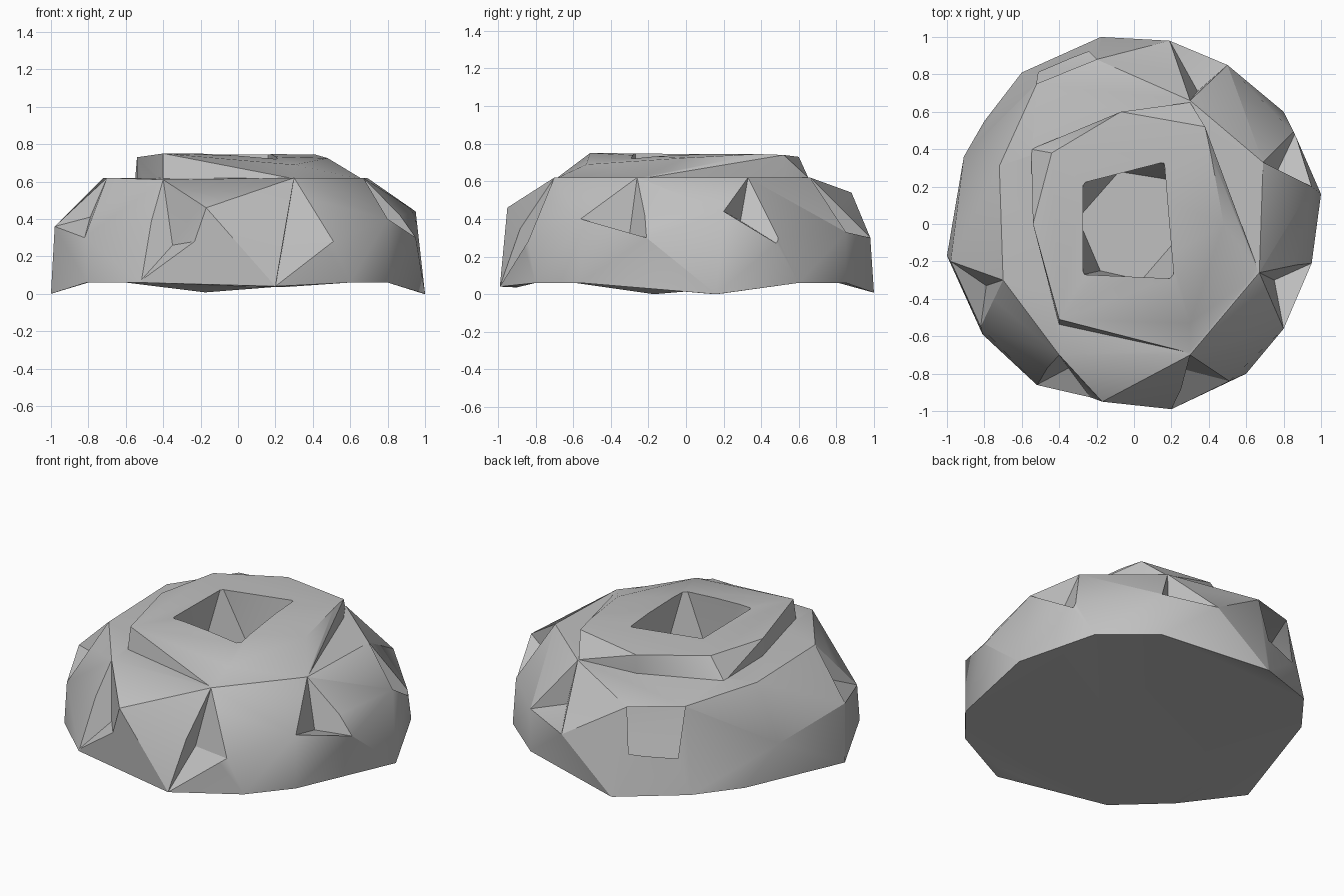
import bpy, bmesh
from mathutils import Vector

cube = bpy.data.objects.get("Cube")
if cube:
    bpy.data.objects.remove(cube, do_unlink=True)

stone = bpy.data.materials.new("grey stone")
stone.use_nodes = True
grey = (0.53, 0.53, 0.53, 1)
stone.diffuse_color = grey
stone.node_tree.nodes["Principled BSDF"].inputs["Base Color"].default_value = grey


def hull(name, points):
    """Convex solid around a handful of points."""
    bm = bmesh.new()
    for p in points:
        bm.verts.new(p)
    bmesh.ops.convex_hull(bm, input=bm.verts[:])
    loose = [v for v in bm.verts if not v.link_faces]
    bmesh.ops.delete(bm, geom=loose, context='VERTS')
    bmesh.ops.recalc_face_normals(bm, faces=bm.faces[:])
    mesh = bpy.data.meshes.new(name)
    bm.to_mesh(mesh)
    bm.free()
    mesh.materials.append(stone)
    obj = bpy.data.objects.new(name, mesh)
    bpy.context.collection.objects.link(obj)
    return obj


def combine(target, tool, operation):
    """Apply a boolean and discard the tool object."""
    tool.hide_render = True
    mod = target.modifiers.new(tool.name, 'BOOLEAN')
    mod.operation = operation
    mod.solver = 'EXACT'
    mod.object = tool
    bpy.context.view_layer.objects.active = target
    bpy.ops.object.modifier_apply(modifier=mod.name)
    bpy.data.objects.remove(tool, do_unlink=True)


def chip(name, inner, rim):
    """Cutter whose walls run from an inner point out through the rim."""
    inner = Vector(inner)
    return hull(name, [inner] + [inner + (Vector(p) - inner) * 1.8 for p in rim])


# Boulder body: base outline, widest band and flat shoulder
base_high = [(.8, .6, .06), (.5, .85, .06), (-.6, .81, .06), (-.8, .55, .06),
             (-.81, -.59, .06), (-.52, -.86, .06), (.6, -.8, .06), (.8, -.56, .06)]
base_low = [(1, .16, 0), (-.18, 1, 0), (-1, -.17, 0), (.2, -.99, .04)]
band = [(-.98, -.2, .36), (-.82, -.55, .3), (-.17, -.95, .46),
        (.51, -.84, .28), (.8, -.56, .4), (.95, -.21, .3),
        (.95, .2, .44), (.86, .48, .3), (.5, .85, .33),
        (.19, .98, .3), (-.2, .88, .54), (-.91, .36, .3)]
shoulder = [(-.7, -.3, .62), (-.72, .31, .62), (-.52, .75, .58),
            (.3, .66, .62), (.69, .33, .62), (.67, -.26, .62),
            (.3, -.7, .62), (-.4, -.7, .61)]
boulder = hull("boulder", base_high + base_low + band + shoulder)

# Hollow underside, leaving four low corners
hollow = base_high + [(x * 1.48, y * 1.48, -.06) for x, y, z in base_high]
combine(boulder, hull("underside_hollow", hollow), 'DIFFERENCE')

# Raised slab on top, stepped on the left and ramping down at front and right
slab_top = [(-.4, -.51, .75), (-.54, 0, .73), (-.44, .38, .74),
            (-.07, .6, .73), (.38, .52, .74), (.41, .38, .745),
            (.48, 0, .725), (.3, -.53, .69)]
slab_foot = [(x, y, .55) for x, y, z in slab_top]
slab_edge = [(-.4, -.54, .6), (-.55, .4, .61), (.3, .65, .62),
             (.67, -.26, .61), (.3, -.69, .615)]
combine(boulder, hull("top_slab", slab_top + slab_foot + slab_edge), 'UNION')

# Deep pit in the top
pit_rim = [(-.27, .22, .77), (.16, .33, .77), (.21, -.29, .77), (-.27, -.27, .77)]
pit_floor = [(-.3, .03, .32), (-.08, .28, .32), (.17, .24, .32),
             (.23, -.08, .32), (.04, -.3, .32), (-.18, -.25, .32)]
combine(boulder, hull("top_pit", pit_rim + pit_floor), 'DIFFERENCE')

# Sharp chips round the sides: inner point, then rim corners
chips = {
    "front_left_chip": ((.24, -.77, .26),
                        [(.3, -.7, .62), (.2, -.99, .04), (.51, -.84, .28)]),
    "front_right_chip": ((-.35, -.77, .26),
                         [(-.4, -.7, .61), (-.52, -.86, .07),
                          (-.23, -.93, .28), (-.17, -.95, .46)]),
    "left_front_chip": ((.75, -.3, .32),
                        [(.67, -.26, .62), (.8, -.56, .4), (.95, -.21, .3)]),
    "left_back_chip": ((.77, .29, .39),
                       [(.69, .33, .62), (.95, .2, .44), (.86, .48, .27)]),
    "back_left_chip": ((.34, .71, .35),
                       [(.3, .66, .62), (.19, .98, .3), (.5, .85, .33)]),
    "back_right_chip": ((-.3, .76, .36),
                        [(-.2, .88, .54), (-.52, .75, .58),
                         (-.55, .82, .25), (-.23, .95, .25)]),
    "right_chip": ((-.79, -.33, .41),
                   [(-.7, -.3, .62), (-.98, -.2, .36), (-.82, -.55, .3)]),
}
for name, (inner, rim) in chips.items():
    combine(boulder, chip(name, inner, rim), 'DIFFERENCE')

# Soft shading with crisp chipped edges
bpy.ops.object.select_all(action='DESELECT')
boulder.select_set(True)
bpy.context.view_layer.objects.active = boulder
bpy.ops.object.shade_smooth_by_angle()
